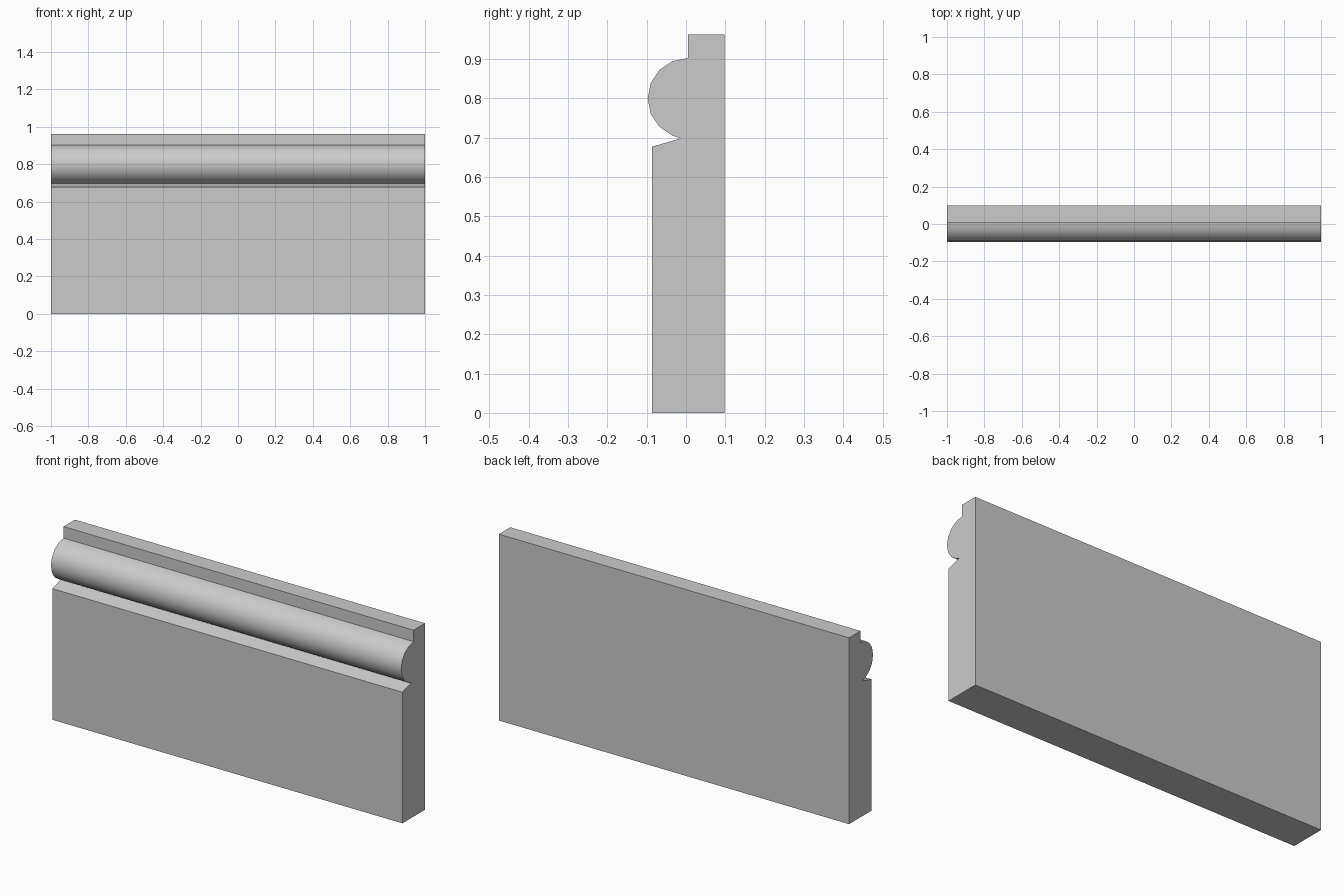
import bpy, bmesh, math

cube = bpy.data.objects.get("Cube")
if cube:
    bpy.data.objects.remove(cube, do_unlink=True)

# Plain grey finish
grey = bpy.data.materials.new("light_grey")
grey.use_nodes = True
colour = (0.6, 0.6, 0.6, 1.0)
grey.diffuse_color = colour
bsdf = next(n for n in grey.node_tree.nodes if n.type == 'BSDF_PRINCIPLED')
bsdf.inputs["Base Color"].default_value = colour

# Cross-section (y, z): back and top lip, half-round bead, groove and front face
HALF_LENGTH = 1.0
BEAD_Y, BEAD_Z, BEAD_R = 0.005, 0.80, 0.1025
profile = [(0.098, 0.0), (0.098, 0.962), (BEAD_Y, 0.962)]
for i in range(8):
    a = math.radians(90 + 22.5 * i)
    profile.append((BEAD_Y + BEAD_R * math.cos(a), BEAD_Z + BEAD_R * math.sin(a)))
profile += [(-0.014, 0.698), (-0.087, 0.677), (-0.087, 0.0)]

# Extrude the cross-section along x
bm = bmesh.new()
end = bm.faces.new([bm.verts.new((-HALF_LENGTH, y, z)) for y, z in profile])
moved = bmesh.ops.extrude_face_region(bm, geom=[end], use_keep_orig=True)
verts = [g for g in moved["geom"] if isinstance(g, bmesh.types.BMVert)]
bmesh.ops.translate(bm, verts=verts, vec=(2 * HALF_LENGTH, 0, 0))
bmesh.ops.recalc_face_normals(bm, faces=bm.faces)

mesh = bpy.data.meshes.new("moulding_board")
bm.to_mesh(mesh)
bm.free()
mesh.materials.append(grey)
board = bpy.data.objects.new("moulding_board", mesh)
bpy.context.collection.objects.link(board)

# Smooth bead, crisp board edges
bpy.ops.object.select_all(action='DESELECT')
board.select_set(True)
bpy.context.view_layer.objects.active = board
bpy.ops.object.shade_smooth_by_angle(angle=math.radians(30))
